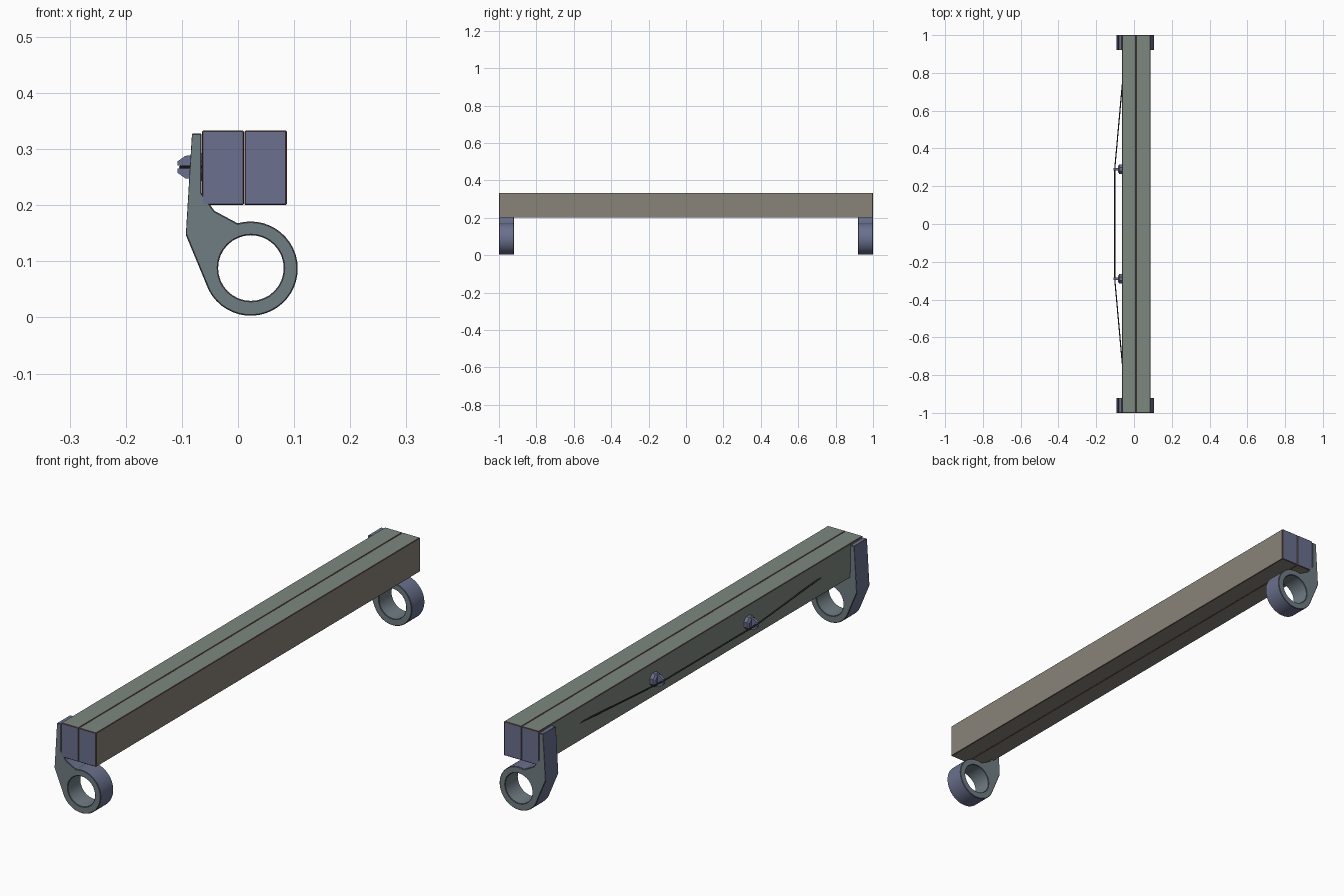
import bpy, bmesh
from math import cos, sin, radians, pi
from mathutils import Vector

if "Cube" in bpy.data.objects:
    bpy.data.objects.remove(bpy.data.objects["Cube"])


def material(name, r, g, b):
    m = bpy.data.materials.new(name)
    m.diffuse_color = (r, g, b, 1)
    m.use_nodes = True
    m.node_tree.nodes["Principled BSDF"].inputs["Base Color"].default_value = m.diffuse_color
    return m


GREEN = material("weathered_green", 0.205, 0.245, 0.214)
BROWN = material("weathered_brown", 0.25, 0.23, 0.19)
BLUE = material("steel_blue", 0.145, 0.163, 0.27)
GREY = material("slate_grey", 0.163, 0.205, 0.228)
RUST = material("rust_edge", 0.14, 0.05, 0.04)
DARK = material("dark_edge", 0.08, 0.09, 0.11)
BLACK = material("wire_black", 0.03, 0.03, 0.03)


def make_object(name, bm, mats, pick=None, mirror=False, bevel=0.0):
    """mats: material list; pick(normal) gives the slot; the last slot paints bevels."""
    bmesh.ops.recalc_face_normals(bm, faces=bm.faces)
    bm.normal_update()
    for f in bm.faces:
        f.material_index = pick(f.normal) if pick else 0
    mesh = bpy.data.meshes.new(name)
    bm.to_mesh(mesh)
    bm.free()
    for m in mats:
        mesh.materials.append(m)
    ob = bpy.data.objects.new(name, mesh)
    bpy.context.collection.objects.link(ob)
    if mirror:
        m = ob.modifiers.new("Mirror", 'MIRROR')
        m.use_axis = (False, True, False)
        m.use_mirror_merge = False
    if bevel:
        b = ob.modifiers.new("Bevel", 'BEVEL')
        b.width = bevel
        b.segments = 1
        b.limit_method = 'ANGLE'
        b.angle_limit = radians(40)
        b.material = len(mats) - 1
    return ob


def smooth(ob, angle=30):
    bpy.ops.object.select_all(action='DESELECT')
    bpy.context.view_layer.objects.active = ob
    ob.select_set(True)
    bpy.ops.object.shade_smooth_by_angle(angle=radians(angle))


def extrude_profile(loops, y0, depth, bm=None):
    """Fill xz outlines (later ones are holes) and extrude along y."""
    bm = bm or bmesh.new()
    edges = []
    for pts in loops:
        vs = [bm.verts.new((x, y0, z)) for x, z in pts]
        edges += [bm.edges.new((vs[i - 1], vs[i])) for i in range(len(vs))]
    faces = bmesh.ops.triangle_fill(bm, edges=edges, use_beauty=True)["geom"]
    faces = [f for f in faces if isinstance(f, bmesh.types.BMFace)]
    new = bmesh.ops.extrude_face_region(bm, geom=faces, use_keep_orig=True)["geom"]
    bmesh.ops.translate(bm, vec=(0, depth, 0),
                        verts=[v for v in new if isinstance(v, bmesh.types.BMVert)])
    return bm


def arc(cx, cz, r, a0, a1, n):
    return [(cx + r * cos(radians(a0 + (a1 - a0) * i / n)),
             cz + r * sin(radians(a0 + (a1 - a0) * i / n))) for i in range(n + 1)]


def beam_slot(n):
    # Ends blue, top and left green, right and bottom brown
    if abs(n.y) > 0.5:
        return 2
    return 0 if n.z > 0.5 or n.x < -0.5 else 1


# Twin long beams
for name, x0, x1 in (("beam_left", -0.064, 0.0105), ("beam_right", 0.0115, 0.087)):
    bm = bmesh.new()
    bmesh.ops.create_cube(bm, size=1)
    for v in bm.verts:
        v.co = ((x0 + x1) / 2 + v.co.x * (x1 - x0), v.co.y * 2, 0.2665 + v.co.z * 0.133)
    make_object(name, bm, [GREEN, BROWN, BLUE, RUST], beam_slot, bevel=0.002)

# Ring brackets at both ends
CX, CZ = 0.0225, 0.0870
outline = [(-0.093, 0.147), (-0.082, 0.328), (-0.065, 0.328), (-0.065, 0.222),
           (-0.042, 0.190)] + arc(CX, CZ, 0.084, 106, -153, 32)
hole = arc(CX + 0.0005, CZ + 0.001, 0.0585, 0, 360, 32)[:-1]
bracket = make_object("ring_bracket", extrude_profile([outline, hole], -1.0, 0.08),
                      [GREY, BLUE, DARK],
                      # Flat faces and ring bore grey, outer rim blue
                      lambda n: 0 if abs(n.y) > 0.5 else 1,
                      mirror=True, bevel=0.002)
for p in bracket.data.polygons:
    if (p.center - Vector((CX, p.center.y, CZ))).length < 0.062:
        p.material_index = 0
smooth(bracket)

# Wire posts: octagonal base disc with a tapered fin
PY, PZ = -0.29, 0.268
bm = bmesh.new()
rings = []
for x, r in ((-0.062, 0.027), (-0.078, 0.027), (-0.084, 0.018)):
    rings.append([bm.verts.new((x, PY + r * cos(pi / 4 * i + pi / 8),
                                PZ + r * sin(pi / 4 * i + pi / 8))) for i in range(8)])
for a, b in zip(rings, rings[1:]):
    for i in range(8):
        bm.faces.new((a[i - 1], a[i], b[i], b[i - 1]))
bm.faces.new(rings[0])
bm.faces.new(rings[-1])
fin = [(-0.078, PZ - 0.021), (-0.094, PZ - 0.020), (-0.108, PZ - 0.010),
       (-0.108, PZ - 0.003), (-0.098, PZ - 0.003), (-0.098, PZ + 0.003),
       (-0.108, PZ + 0.003), (-0.108, PZ + 0.010), (-0.094, PZ + 0.020),
       (-0.078, PZ + 0.021)]
extrude_profile([fin], PY - 0.006, 0.012, bm)
make_object("wire_post", bm, [BLUE], mirror=True)

# Tension wire stretched over the posts
path = [Vector(p) for p in ((-0.060, -0.76, PZ), (-0.102, PY, PZ),
                            (-0.102, -PY, PZ), (-0.060, 0.76, PZ))]
R, N = 0.003, 8
bm = bmesh.new()
rings = [[bm.verts.new(p + Vector((R * cos(2 * pi * i / N), 0, R * sin(2 * pi * i / N))))
          for i in range(N)] for p in path]
for a, b in zip(rings, rings[1:]):
    for i in range(N):
        bm.faces.new((a[i - 1], a[i], b[i], b[i - 1]))
bm.faces.new(rings[0])
bm.faces.new(rings[-1])
smooth(make_object("tension_wire", bm, [BLACK]), 50)
